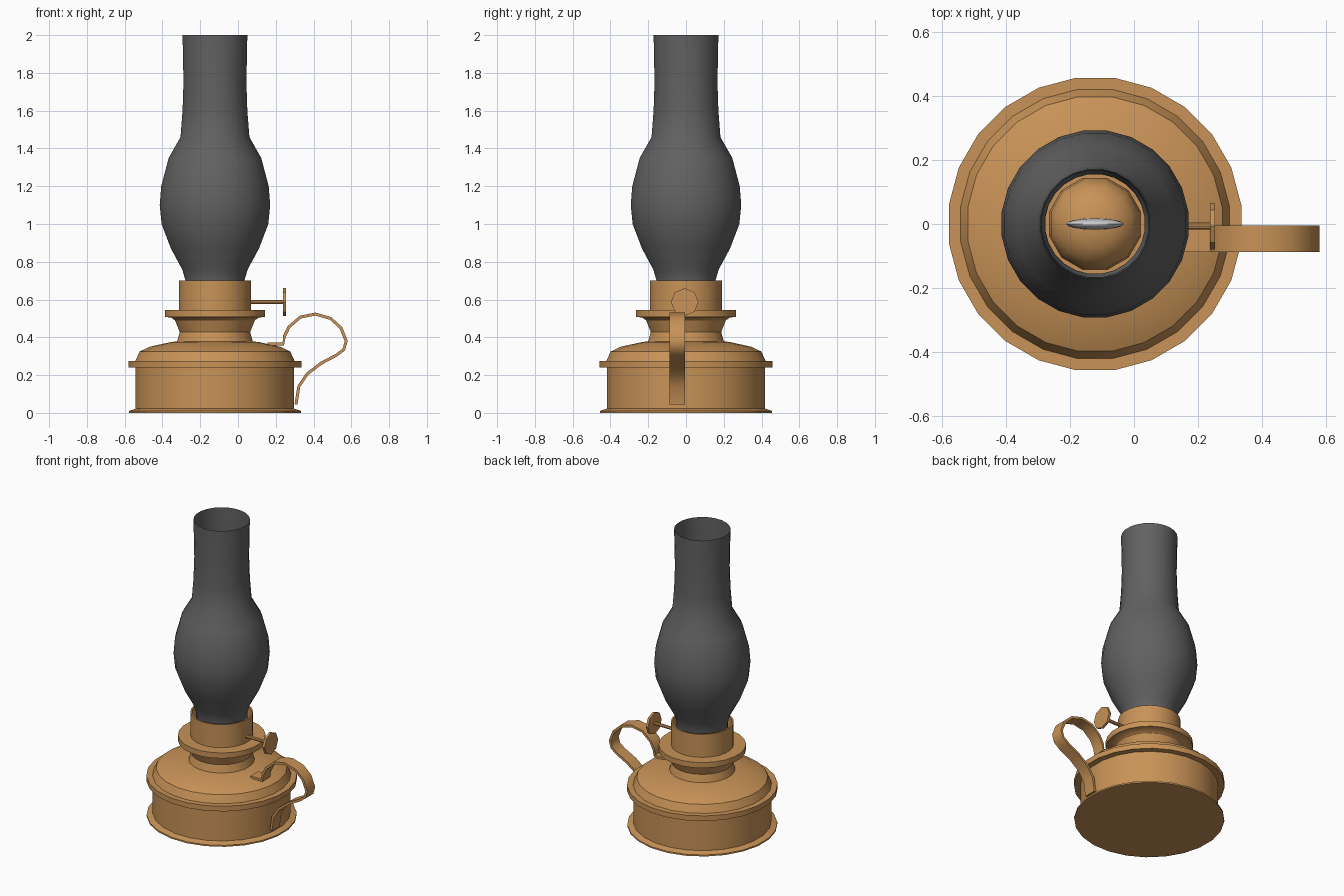
import bpy, bmesh, math
from mathutils import Vector

if "Cube" in bpy.data.objects:
    bpy.data.objects.remove(bpy.data.objects["Cube"])

AXIS = -0.122  # x of the lamp's vertical axis


def material(name, rgb):
    m = bpy.data.materials.new(name)
    m.use_nodes = True
    m.diffuse_color = (*rgb, 1)
    m.node_tree.nodes["Principled BSDF"].inputs["Base Color"].default_value = (*rgb, 1)
    return m


BRASS = material("brass", (0.58, 0.29, 0.095))
GLASS = material("smoky grey glass", (0.12, 0.12, 0.12))
WICK = material("pale wick", (0.6, 0.6, 0.6))


def finish(bm, name, mat, angle=32, recalc=True):
    if recalc:
        bmesh.ops.recalc_face_normals(bm, faces=bm.faces)
    mesh = bpy.data.meshes.new(name)
    bm.to_mesh(mesh)
    bm.free()
    mesh.materials.append(mat)
    ob = bpy.data.objects.new(name, mesh)
    bpy.context.collection.objects.link(ob)
    bpy.ops.object.select_all(action='DESELECT')
    ob.select_set(True)
    bpy.context.view_layer.objects.active = ob
    bpy.ops.object.shade_smooth_by_angle(angle=math.radians(angle))
    return ob


def lathe(name, profile, mat, sides=24, caps=True, angle=32):
    """Turn a bottom-to-top list of (radius, z) around the lamp axis."""
    bm = bmesh.new()
    rings = []
    for r, z in profile:
        turn = [(i + 0.5) * math.tau / sides for i in range(sides)]
        rings.append([bm.verts.new((AXIS + r * math.cos(a), r * math.sin(a), z)) for a in turn])
    for low, high in zip(rings, rings[1:]):
        for i in range(sides):
            j = (i + 1) % sides
            bm.faces.new((low[i], low[j], high[j], high[i]))
    if caps:
        bm.faces.new(rings[0][::-1])
        bm.faces.new(rings[-1])
    return finish(bm, name, mat, angle, recalc=caps)


def rod(name, radius, x0, x1, y, z, sides):
    """Cylinder lying along x."""
    bm = bmesh.new()
    bmesh.ops.create_cone(bm, cap_ends=True, segments=sides, radius1=radius,
                          radius2=radius, depth=x1 - x0)
    for v in bm.verts:
        v.co = Vector((v.co.z + (x0 + x1) / 2, v.co.x + y, v.co.y + z))
    return finish(bm, name, BRASS)


# Oil tank with foot lip, shoulder ring and domed top
lathe("oil_tank", [(0.46, 0), (0.46, 0.01), (0.423, 0.022), (0.423, 0.24), (0.462, 0.24),
                   (0.462, 0.275), (0.425, 0.275), (0.402, 0.325), (0.35, 0.35),
                   (0.235, 0.375), (0.19, 0.38)], BRASS)

# Collar flaring into the gallery plate
lathe("collar", [(0.235, 0.372), (0.202, 0.378), (0.188, 0.428), (0.213, 0.49), (0.235, 0.505),
                 (0.268, 0.508), (0.268, 0.545), (0.18, 0.545)], BRASS)

# Open burner cup that holds the chimney
lathe("burner_cup", [(0.192, 0.54), (0.192, 0.7), (0.182, 0.7), (0.182, 0.57)], BRASS)

# Burner dome under the chimney and the wick above it
lathe("burner_dome", [(0.148, 0.57), (0.143, 0.62), (0.118, 0.67), (0.07, 0.70), (0.02, 0.71)],
      BRASS, sides=12)
bm = bmesh.new()
bmesh.ops.create_uvsphere(bm, u_segments=16, v_segments=10, radius=1)
for v in bm.verts:
    v.co = Vector((AXIS + v.co.x * 0.09, v.co.y * 0.018, 0.72 + v.co.z * 0.06))
finish(bm, "wick", WICK)

# Glass chimney, open at both ends
lathe("chimney", [(0.157, 0.6), (0.157, 0.7), (0.175, 0.76), (0.235, 0.87), (0.285, 1.0),
                  (0.295, 1.1), (0.287, 1.2), (0.247, 1.35), (0.184, 1.46), (0.173, 1.6),
                  (0.168, 1.75), (0.173, 2.0)], GLASS, caps=False)

# Wick adjuster
rod("adjuster_shaft", 0.011, 0.05, 0.245, -0.007, 0.587, 8)
rod("adjuster_knob", 0.073, 0.238, 0.254, -0.007, 0.587, 8)

# Carrying handle: a flat strip following a bent path
path = [Vector(p) for p in (
    (0.155, 0.365), (0.24, 0.365), (0.245, 0.405), (0.27, 0.455), (0.33, 0.507), (0.41, 0.523),
    (0.49, 0.5), (0.545, 0.45), (0.573, 0.38), (0.56, 0.335), (0.52, 0.305), (0.44, 0.263),
    (0.365, 0.205), (0.322, 0.14), (0.307, 0.045))]
bm = bmesh.new()
loops = []
for i, p in enumerate(path):
    t = (path[min(i + 1, len(path) - 1)] - path[max(i - 1, 0)]).normalized()
    n = Vector((-t.y, t.x)) * 0.008
    loops.append([bm.verts.new((q.x, y, q.y)) for q, y in (
        (p + n, -0.088), (p + n, -0.005), (p - n, -0.005), (p - n, -0.088))])
for a, b in zip(loops, loops[1:]):
    for k in range(4):
        m = (k + 1) % 4
        bm.faces.new((a[k], a[m], b[m], b[k]))
bm.faces.new(loops[0][::-1])
bm.faces.new(loops[-1])
finish(bm, "carrying_handle", BRASS, 40)
